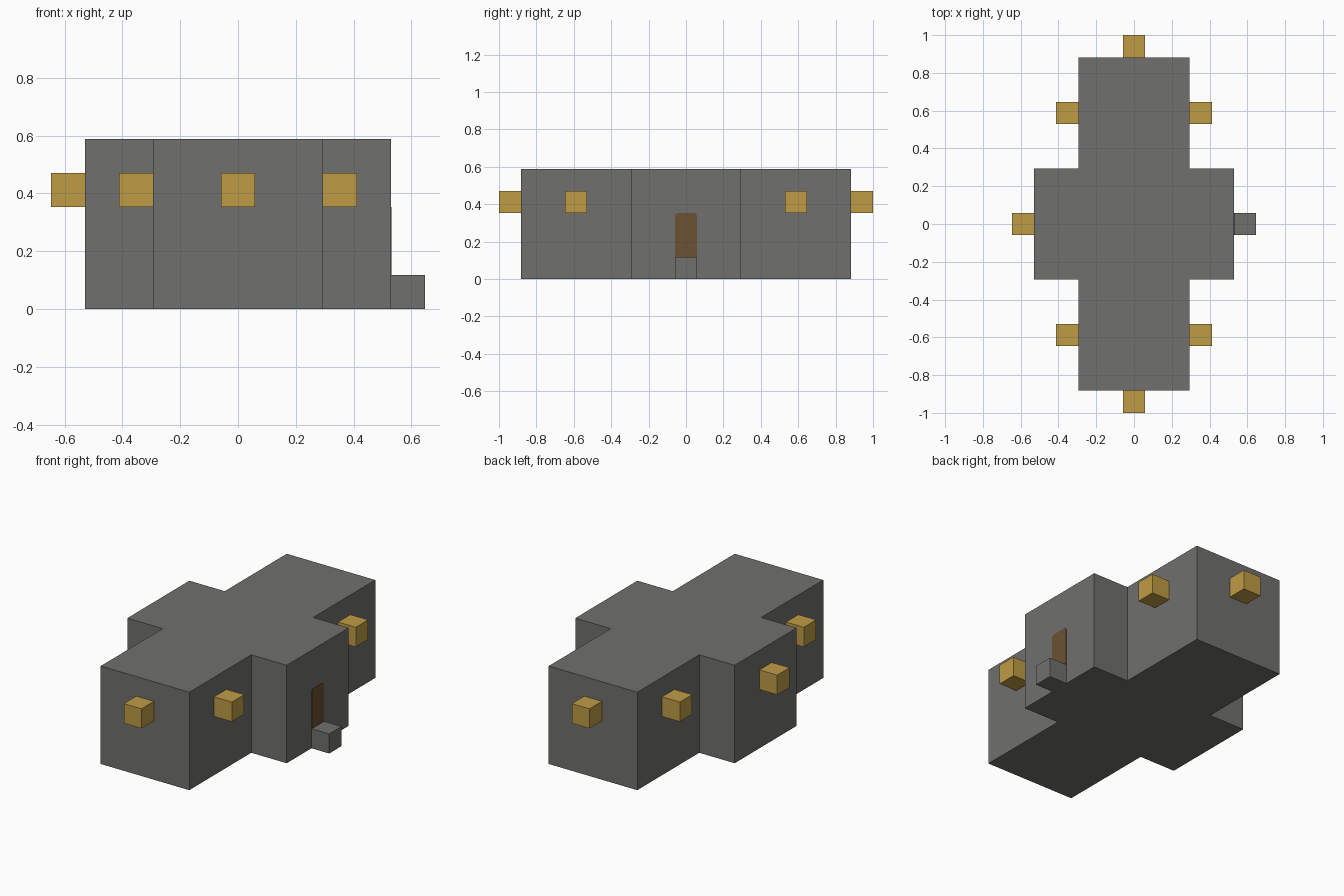
import bpy
import bmesh

cube = bpy.data.objects.get("Cube")
if cube:
    bpy.data.objects.remove(cube, do_unlink=True)

U = 1 / 17  # building module; every size is a whole number of modules


def material(name, color):
    mat = bpy.data.materials.new(name)
    mat.use_nodes = True
    mat.diffuse_color = (*color, 1)
    bsdf = next(n for n in mat.node_tree.nodes if n.type == 'BSDF_PRINCIPLED')
    bsdf.inputs["Base Color"].default_value = (*color, 1)
    return mat


def prism(name, outline, depth, mat):
    """Extrude a closed outline of 3D points along the depth vector."""
    bm = bmesh.new()
    face = bm.faces.new([bm.verts.new([c * U for c in p]) for p in outline])
    out = bmesh.ops.extrude_face_region(bm, geom=[face], use_keep_orig=True)
    verts = [g for g in out["geom"] if isinstance(g, bmesh.types.BMVert)]
    bmesh.ops.translate(bm, verts=verts, vec=[c * U for c in depth])
    bmesh.ops.recalc_face_normals(bm, faces=bm.faces)
    mesh = bpy.data.meshes.new(name)
    bm.to_mesh(mesh)
    bm.free()
    mesh.materials.append(mat)
    obj = bpy.data.objects.new(name, mesh)
    bpy.context.collection.objects.link(obj)
    return obj


def block(name, x, y, z, mat):
    """Two-module cube centred on x, y with its base at z."""
    corners = [(x - 1, y - 1, z), (x + 1, y - 1, z),
               (x + 1, y + 1, z), (x - 1, y + 1, z)]
    return prism(name, corners, (0, 0, 2), mat)


stone = material("grey stone", (0.162, 0.162, 0.156))
gold = material("lamp gold", (0.52, 0.335, 0.06))
wood = material("door brown", (0.145, 0.082, 0.033))

# Cross-shaped building
quarter = [(9, 5), (5, 5), (5, 15)]
plan = quarter + [(-x, y) for x, y in reversed(quarter)]
plan += [(-x, -y) for x, y in plan]
prism("building", [(x, y, 0) for x, y in plan], (0, 0, 10), stone)

# Doorstep and door with clipped upper corners
block("doorstep", 10, 0, 0, stone)
half = [(1, 2), (1, 5.8), (0.8, 6)]
door = half + [(-y, z) for y, z in reversed(half)]
prism("door", [(9, y, z) for y, z in door], (0.04, 0, 0), wood)

# Lamps on the end walls, the side walls and the wall opposite the door
for y, end in ((-1, "front"), (1, "back")):
    block(end + "_lamp", 0, 16 * y, 6, gold)
    for x, side in ((-1, "right"), (1, "left")):
        block(f"{end}_{side}_lamp", 6 * x, 10 * y, 6, gold)
block("right_wing_lamp", -10, 0, 6, gold)
